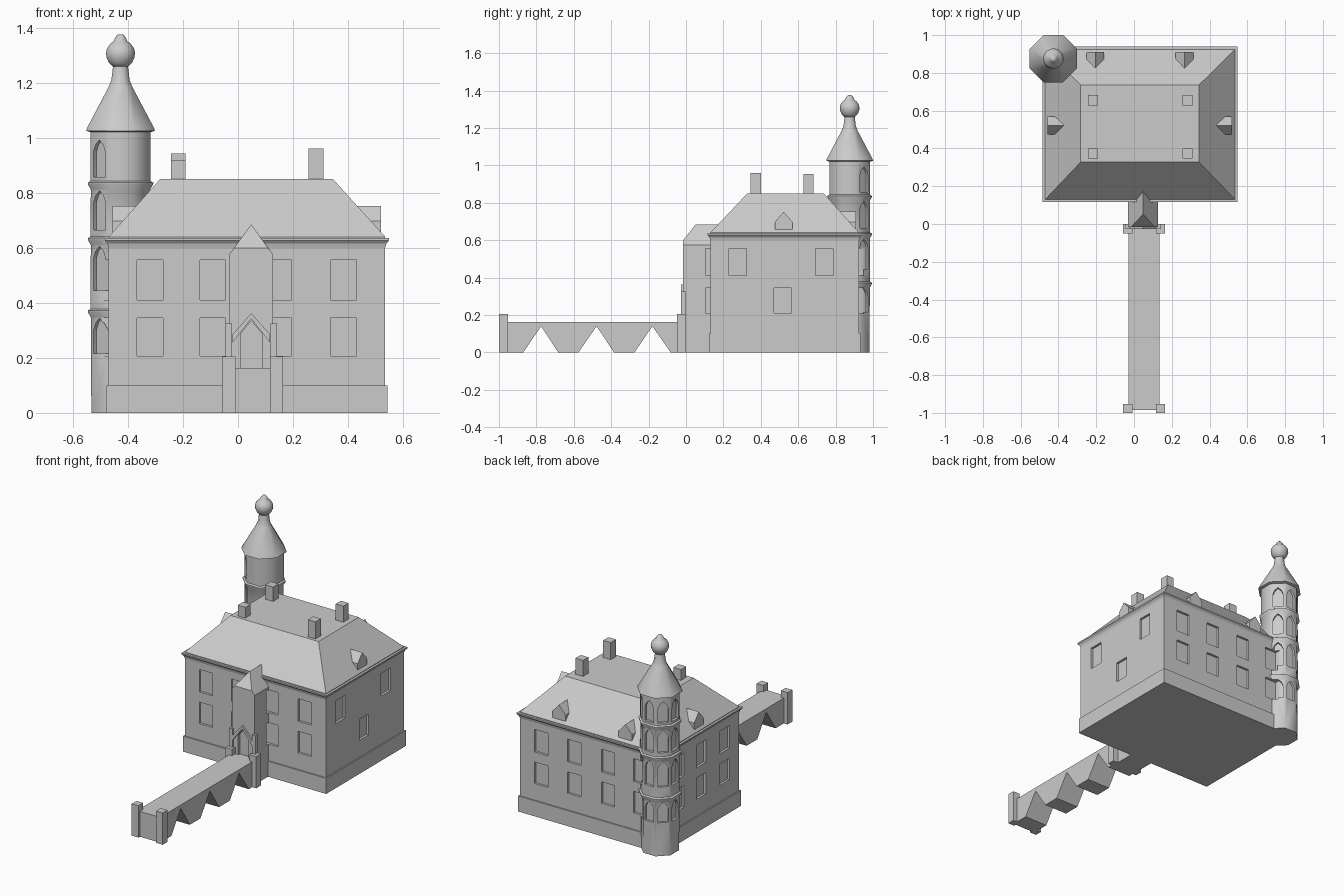
import bpy, bmesh
from math import pi, cos, sin
from mathutils import Matrix, Vector

if "Cube" in bpy.data.objects:
    bpy.data.objects.remove(bpy.data.objects["Cube"])


def finish(name, bm, smooth=0):
    bmesh.ops.recalc_face_normals(bm, faces=bm.faces)
    me = bpy.data.meshes.new(name)
    bm.to_mesh(me)
    bm.free()
    ob = bpy.data.objects.new(name, me)
    bpy.context.collection.objects.link(ob)
    if smooth:
        shade(ob, smooth)
    return ob


def select(ob):
    bpy.ops.object.select_all(action='DESELECT')
    ob.select_set(True)
    bpy.context.view_layer.objects.active = ob


def shade(ob, deg):
    select(ob)
    bpy.ops.object.shade_smooth_by_angle(angle=deg * pi / 180)


def add_loft(bm, rings):
    rows = [[bm.verts.new(p) for p in r] for r in rings]
    n = len(rows[0])
    for a, b in zip(rows, rows[1:]):
        for i in range(n):
            j = (i + 1) % n
            bm.faces.new((a[i], a[j], b[j], b[i]))
    bm.faces.new(rows[0][::-1])
    bm.faces.new(rows[-1])


def loft(name, rings, smooth=0):
    bm = bmesh.new()
    add_loft(bm, rings)
    return finish(name, bm, smooth)


def rect(x0, x1, y0, y1, z):
    return [(x0, y0, z), (x1, y0, z), (x1, y1, z), (x0, y1, z)]


def add_box(bm, x0, x1, y0, y1, z0, z1):
    add_loft(bm, [rect(x0, x1, y0, y1, z0), rect(x0, x1, y0, y1, z1)])


def box(name, *b):
    bm = bmesh.new()
    add_box(bm, *b)
    return finish(name, bm)


def add_prism(bm, pts, d0, d1, mat):
    """Profile (across, up) extruded along local y from d0 to d1."""
    add_loft(bm, [[mat @ Vector((u, d, v)) for u, v in pts] for d in (d0, d1)])


def prism(name, pts, d0, d1, mat=Matrix()):
    bm = bmesh.new()
    add_prism(bm, pts, d0, d1, mat)
    return finish(name, bm)


def lathe(name, prof, n, cx, cy, smooth):
    """Profile radii are measured to the flat sides."""
    k = 1 / cos(pi / n)
    return loft(name, [[(cx + r * k * cos((i + .5) * 2 * pi / n),
                         cy + r * k * sin((i + .5) * 2 * pi / n), z)
                        for i in range(n)] for r, z in prof], smooth)


def cut(ob, cutter):
    m = ob.modifiers.new("cut", 'BOOLEAN')
    m.operation, m.solver, m.object = 'DIFFERENCE', 'EXACT', cutter
    select(ob)
    bpy.ops.object.modifier_apply(modifier=m.name)


# main house: plinth, walls, flared cornice
wall = (-.47, .535, .13, .925)


def grow(d, z):
    return rect(wall[0] - d, wall[1] + d, wall[2] - d, wall[3] + d, z)


house = loft("house_walls", [grow(.008, 0), grow(.008, .1), grow(0, .1), grow(0, .6),
                             grow(.004, .615), grow(.014, .627), grow(.014, .636)])
loft("hip_roof", [grow(0, .63), grow(0, .64), rect(-.283, .345, .327, .737, .85)])

# porch with clipped gable
bm = bmesh.new()
pts = [(x, y, z) for x in (-.033, .128) for y, z in
       ((-.015, 0), (-.015, .575), (.2, 0), (.2, .575))]
pts += [(-.014, -.015, .6), (.109, -.015, .6), (.048, .052, .685), (.048, .2, .685)]
bmesh.ops.convex_hull(bm, input=[bm.verts.new(p) for p in pts])
bmesh.ops.dissolve_limit(bm, angle_limit=.01, verts=bm.verts, edges=bm.edges)
porch = finish("porch", bm)

# tower body with moulded rings
TX, TY = -.427, .875
prof = [(.106, 0)]
for z in (.372, .635, .837):
    prof += [(.108, z - .025), (.119, z - .006), (.119, z), (.109, z + .006)]
prof += [(.109, 1.03)]
tower = lathe("tower_body", prof, 8, TX, TY, 0)
lathe("tower_roof", [(.11, 1.02), (.125, 1.025), (.122, 1.035), (.043, 1.185),
                     (.033, 1.21), (.027, 1.262)], 8, TX, TY, 50)
lathe("tower_finial", [(.024, 1.255), (.042, 1.272), (.05, 1.29), (.053, 1.307),
                       (.049, 1.325), (.038, 1.341), (.024, 1.352), (.019, 1.365),
                       (.009, 1.376)], 16, TX, TY, 50)

# recessed wall windows, also notching the porch and tower
bm = bmesh.new()
for z0, z1 in ((.207, .345), (.41, .555)):
    for x in (-.32, -.092, .148, .384):
        add_box(bm, x - .047, x + .047, .105, .145, z0, z1)
        add_box(bm, x - .047, x + .047, .91, .95, z0, z1)
    for y in (.277, .517, .74):
        add_box(bm, -.493, -.4551, y - .047, y + .047, z0, z1)
for y, z0, z1 in ((.277, .41, .555), (.74, .41, .555), (.517, .21, .343)):
    add_box(bm, .52, .56, y - .047, y + .047, z0, z1)
windows = finish("window_cutter", bm)

# pointed tower windows on the five outer faces
bm = bmesh.new()
for a in (45, 90, 135, 180, 225):
    mat = Matrix.Translation((TX, TY, 0)) @ Matrix.Rotation((a - 90) * pi / 180, 4, 'Z')
    for z0, z1 in ((.215, .345), (.445, .606), (.665, .808), (.857, .992)):
        add_prism(bm, [(-.031, z0), (.031, z0), (.031, z1 - .045), (.02, z1 - .018),
                       (0, z1), (-.02, z1 - .018), (-.031, z1 - .045)], .093, .14, mat)
arches = finish("arch_cutter", bm)

# pointed doorway recess
door = prism("door_cutter", [(.01, .16), (.087, .16), (.087, .288), (.048, .335),
                             (.01, .288)], -.05, .005)

for ob, cutters in ((house, [windows]), (porch, [windows, door]), (tower, [arches, windows])):
    for c in cutters:
        cut(ob, c)
shade(tower, 50)
for c in (windows, arches, door):
    bpy.data.objects.remove(c)

# door hood and side pinnacles
prism("door_hood", [(-.02, .255), (.048, .342), (.117, .255), (.117, .285),
                    (.048, .362), (-.02, .285)], -.027, -.01)
for x in (-.034, .13):
    box("door_pinnacle", x - .012, x + .012, -.027, 0, 0, .325)

# chimneys
for x, y, z in ((-.217, .373, .92), (.283, .373, .96), (-.217, .655, .943), (.283, .655, .953)):
    box("chimney", x - .027, x + .027, y - .027, y + .027, .8, z)

# dormers: two at the back, one on each side
gable = [(-.047, .65), (.047, .65), (.047, .698), (0, .752), (-.047, .698)]
for x, y, a in ((-.205, .91, 0), (.268, .91, 0), (-.457, .522, 90), (.52, .522, -90)):
    prism("dormer", gable, -.13, 0,
          Matrix.Translation((x, y, 0)) @ Matrix.Rotation(a * pi / 180, 4, 'Z'))

# bridge with triangular openings
side = [(-.985, .163), (-.985, 0)]
for a, p, b in ((-.87, -.775, -.683), (-.575, -.478, -.385), (-.275, -.18, -.082)):
    side += [(a, 0), (p, .14), (b, 0)]
side += [(-.01, 0), (-.01, .163)]
prism("bridge", side, -.135, .03, Matrix.Rotation(pi / 2, 4, 'Z'))

# bridge posts
for x in (-.033, .14):
    for y in (-.976, -.025):
        box("bridge_post", x - .024, x + .024, y - .024, y + .024, 0, .205)
